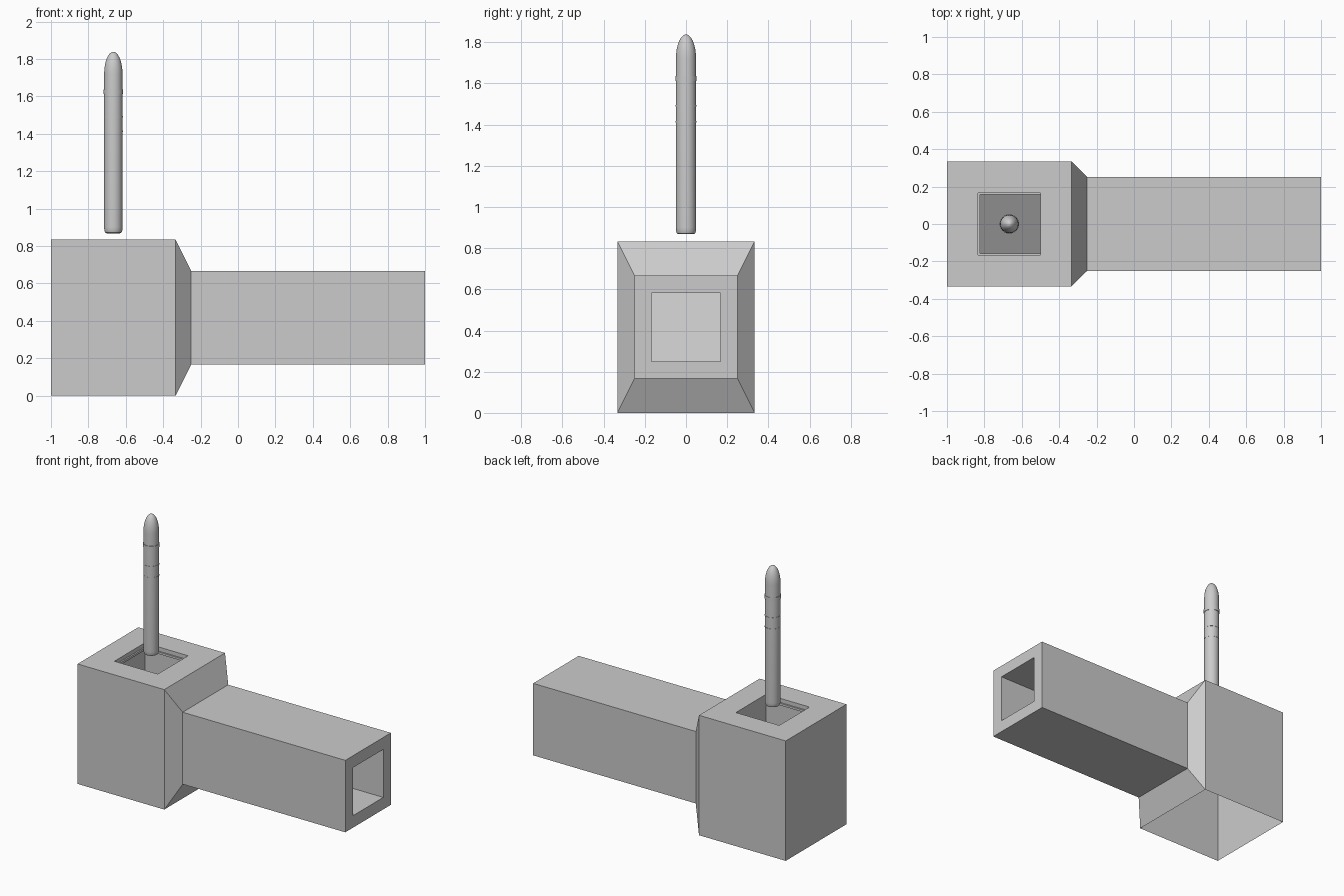
import bpy, bmesh, math

if "Cube" in bpy.data.objects:
    bpy.data.objects.remove(bpy.data.objects["Cube"])

# One neutral grey for everything
grey = bpy.data.materials.new("neutral_grey")
grey.diffuse_color = (0.6, 0.6, 0.6, 1)
grey.use_nodes = True
grey.node_tree.nodes["Principled BSDF"].inputs["Base Color"].default_value = grey.diffuse_color

T, S = 1 / 3, 1 / 6          # recurring dimensions (thirds and sixths)
TOP = 5 / 6


def finish(bm, name, smooth=False):
    bmesh.ops.remove_doubles(bm, verts=bm.verts, dist=1e-5)
    bmesh.ops.recalc_face_normals(bm, faces=bm.faces)
    me = bpy.data.meshes.new(name)
    bm.to_mesh(me)
    bm.free()
    ob = bpy.data.objects.new(name, me)
    bpy.context.collection.objects.link(ob)
    me.materials.append(grey)
    if smooth:
        bpy.ops.object.select_all(action='DESELECT')
        ob.select_set(True)
        bpy.context.view_layer.objects.active = ob
        bpy.ops.object.shade_smooth_by_angle(angle=math.radians(35))
    return ob


def face(bm, pts):
    return bm.faces.new([bm.verts.new(p) for p in pts])


def bridge(bm, a, b):
    """Quads between two closed loops of points."""
    for i in range(len(a)):
        j = (i + 1) % len(a)
        face(bm, (a[i], a[j], b[j], b[i]))


def rect_x(x, hy, z0, z1):
    return [(x, -hy, z0), (x, hy, z0), (x, hy, z1), (x, -hy, z1)]


def rect_z(z, x0, x1, hy):
    return [(x0, -hy, z), (x1, -hy, z), (x1, hy, z), (x0, hy, z)]


# Silo housing: open-bottomed block, tapered collar, exhaust tunnel
bm = bmesh.new()
back = rect_x(-1, T, 0, TOP)
block = rect_x(-T, T, 0, TOP)
collar = rect_x(-0.25, 0.25, S, 4 * S)
end = rect_x(1, 0.25, S, 4 * S)
mouth = rect_x(1, S, 0.25, 0.25 + T)
face(bm, back)
for i in (1, 3):                                   # block side walls
    j = (i + 1) % 4
    face(bm, (back[i], back[j], block[j], block[i]))
bridge(bm, block, collar)
bridge(bm, collar, end)
bridge(bm, end, mouth)
bridge(bm, rect_z(TOP, -1, -T, T), rect_z(TOP, -TOP, -0.5, S))   # roof rim

# Inner duct: vertical shaft, sloping deflector, horizontal tunnel
duct = [(-TOP, TOP), (-TOP, 0.25 + T), (-0.5, 0.25), (1, 0.25),
        (1, 0.25 + T), (-0.5, 0.25 + T), (-0.5, TOP)]
for i in range(len(duct) - 1):
    (x0, z0), (x1, z1) = duct[i], duct[i + 1]
    if i != 3:                                     # tunnel mouth stays open
        face(bm, ((x0, -S, z0), (x1, -S, z1), (x1, S, z1), (x0, S, z0)))
for y in (-S, S):
    p = [(x, y, z) for x, z in duct]
    face(bm, (p[0], p[1], p[5], p[6]))
    face(bm, (p[1], p[2], p[5]))
    face(bm, (p[2], p[3], p[4], p[5]))
finish(bm, "silo_housing")

# Narrow ledge round three sides of the shaft
bm = bmesh.new()
w = 0.01
for x0, x1, y0, y1 in ((-TOP, -TOP + w, -S, S), (-TOP + w, -0.5, -S, -S + w),
                       (-TOP + w, -0.5, S - w, S)):
    lo, hi = [[(x0, y0, z), (x1, y0, z), (x1, y1, z), (x0, y1, z)]
              for z in (0.79, 0.805)]
    face(bm, lo)
    face(bm, hi)
    bridge(bm, lo, hi)
finish(bm, "shaft_ledge")


def lathe(name, profile, n=32):
    bm = bmesh.new()
    rings = [[(-2 / 3 + r * math.cos(2 * math.pi * k / n),
               r * math.sin(2 * math.pi * k / n), z) for k in range(n)]
             for r, z in profile]
    for a, b in zip(rings, rings[1:]):
        bridge(bm, a, b)
    face(bm, rings[0])
    face(bm, rings[-1])
    return finish(bm, name, True)


# Rocket: bevelled base, straight body, rounded nose
R = 0.049
body = [(0.036, 0.868), (0.044, 0.872), (0.048, 0.882), (R, 0.9), (R, 1.72)]
nose = [(R * math.cos(a), 1.72 + 0.118 * math.sin(a))
        for a in (math.radians(d) for d in (12, 24, 36, 48, 60, 70, 79, 86))]
lathe("rocket_body", body + nose)

# Raised bands on the rocket
for name, z0, z1, r in (("nose_band", 1.612, 1.636, 0.052),
                        ("upper_band", 1.488, 1.496, 0.0505),
                        ("lower_band", 1.41, 1.418, 0.0505)):
    lathe(name, [(r, z0), (r, z1)])
